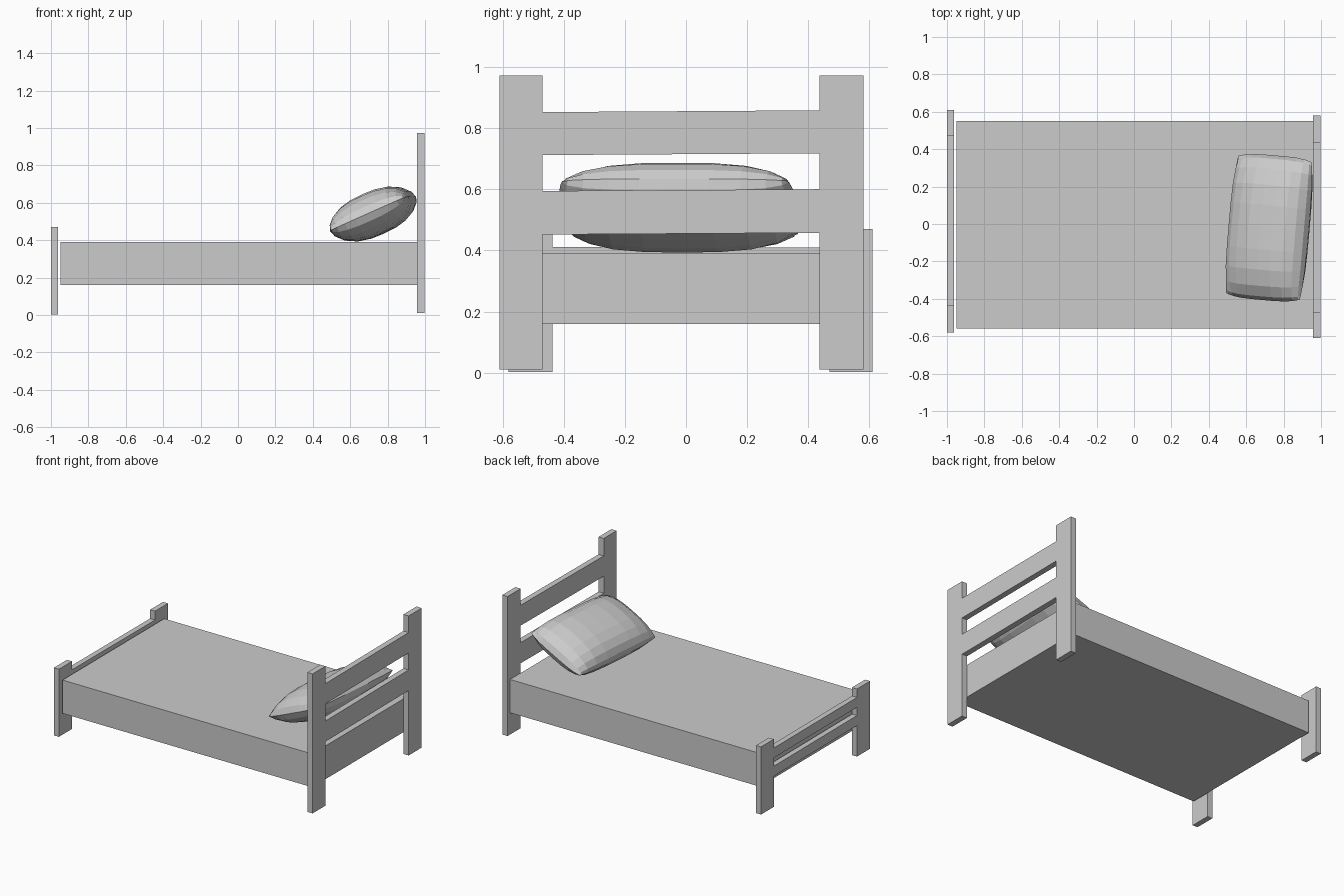
import bpy, bmesh
from math import radians, sin, pi
from mathutils import Matrix

if "Cube" in bpy.data.objects:
    bpy.data.objects.remove(bpy.data.objects["Cube"])


def new_object(name, bm):
    bmesh.ops.recalc_face_normals(bm, faces=bm.faces)
    me = bpy.data.meshes.new(name)
    bm.to_mesh(me)
    bm.free()
    ob = bpy.data.objects.new(name, me)
    bpy.context.collection.objects.link(ob)
    return ob


def box(name, x, y, z, skew=0.0):
    """Box from (min, max) ranges; skew lifts the +y end slightly."""
    bm = bmesh.new()
    bmesh.ops.create_cube(bm, size=1)
    for v in bm.verts:
        right = v.co.y > 0
        v.co = (x[v.co.x > 0], y[right], z[v.co.z > 0] + skew * right)
    return new_object(name, bm)


def end_board(name, x, side, z0, height):
    """Two posts and two rails; side=-1 turns the board around."""
    def span(a, b):
        return sorted((a * side, b * side))
    z1 = z0 + height
    box(name + "_front_post", x, span(-0.61, -0.47), (z0, z1))
    box(name + "_back_post", x, span(0.437, 0.58), (z0, z1))
    skew = 0.006 * side * height
    for label, lo, hi in (("upper", 0.729, 0.875), ("lower", 0.459, 0.607)):
        box(f"{name}_{label}_rail", x, span(-0.47, 0.437),
            (z0 + lo * height, z0 + hi * height), skew)


# Mattress base
box("mattress", (-0.95, 0.957), (-0.558, 0.552), (0.16, 0.39))

# Headboard, and the lower footboard turned around
end_board("headboard", (0.957, 0.997), 1, 0.01, 0.963)
end_board("footboard", (-1.0, -0.962), -1, 0.003, 0.467)

# Pillow: two bulged grids sharing a seam, faceted
N = 10
W, L, T = 0.232, 0.388, 0.117
bm = bmesh.new()


def pillow_point(i, j, s):
    u, v = (sin((k / N - 0.5) * pi) for k in (i, j))
    h = (max(0, 1 - abs(u) ** 2.6) * max(0, 1 - abs(v) ** 3.2)) ** 0.55
    # round the plan corners a little
    return (W * u * (1 - 0.07 * v ** 4), L * v * (1 - 0.05 * u ** 4), s * T * h)


for s in (1, -1):
    g = [[bm.verts.new(pillow_point(i, j, s)) for j in range(N + 1)]
         for i in range(N + 1)]
    for i in range(N):
        for j in range(N):
            bm.faces.new((g[i][j], g[i + 1][j], g[i + 1][j + 1], g[i][j + 1]))
bmesh.ops.remove_doubles(bm, verts=bm.verts, dist=0.0005)
pillow = new_object("pillow", bm)
pillow.data.transform(Matrix.Translation((0.722, -0.02, 0.54))
                      @ Matrix.Rotation(radians(-5), 4, 'Z')
                      @ Matrix.Rotation(radians(-24), 4, 'Y'))
